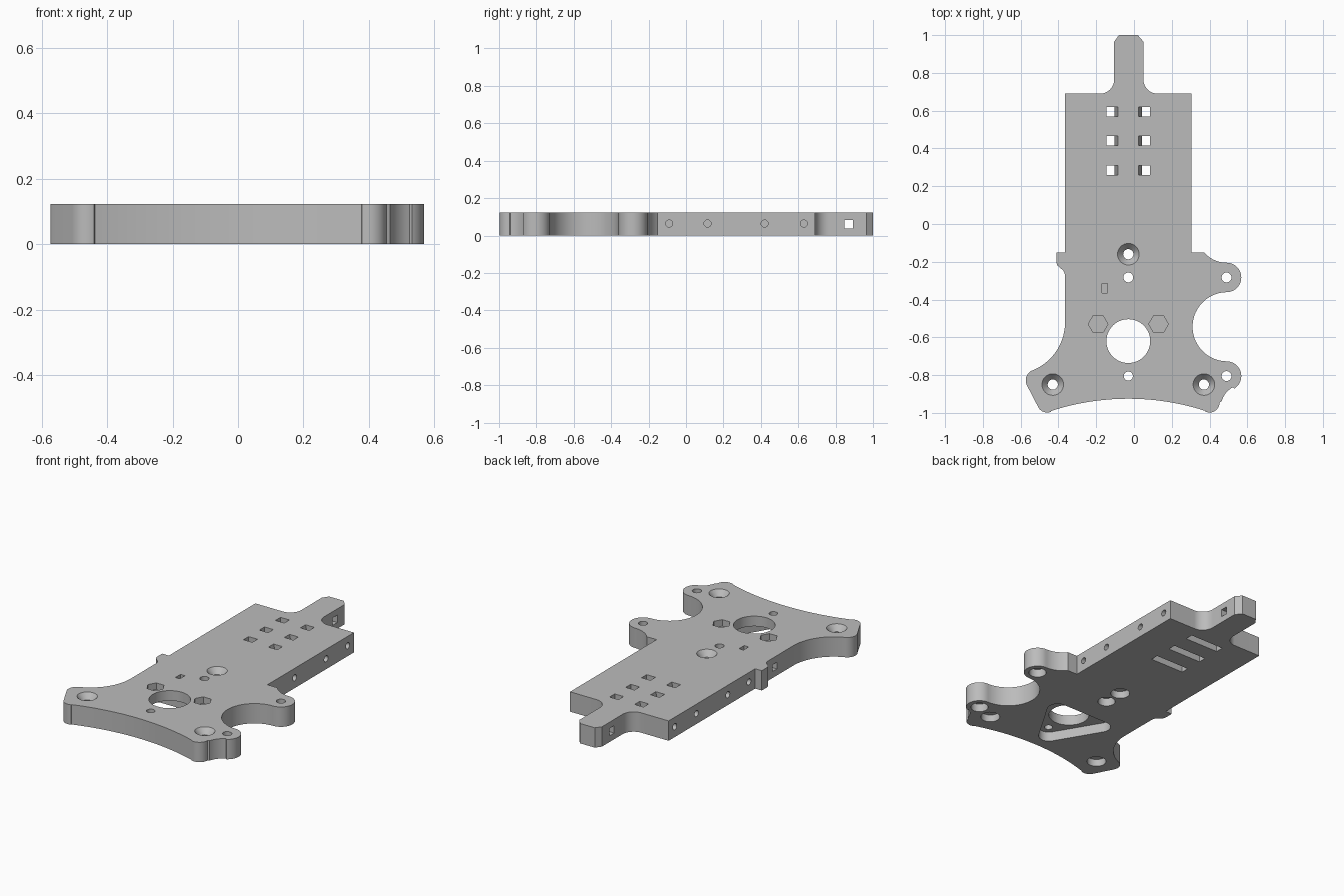
import bpy, bmesh, math
from mathutils import Matrix

if "Cube" in bpy.data.objects:
    bpy.data.objects.remove(bpy.data.objects["Cube"], do_unlink=True)

T = 0.122          # plate thickness
MID = T / 2
AXIS = -0.03       # x of the plate's centre line

grey = bpy.data.materials.new("plain grey")
grey.use_nodes = True
colour = (0.5, 0.5, 0.5, 1)
grey.diffuse_color = colour
grey.node_tree.nodes["Principled BSDF"].inputs["Base Color"].default_value = colour


def arc(cx, cy, r, a0, a1, n=16):
    angles = [math.radians(a0 + (a1 - a0) * i / n) for i in range(n + 1)]
    return [(cx + r * math.cos(a), cy + r * math.sin(a)) for a in angles]


def prism(name, outline, z0, z1, matrix=None):
    """Extrude a flat outline from z0 to z1."""
    bm = bmesh.new()
    face = bm.faces.new([bm.verts.new((x, y, z0)) for x, y in outline])
    top = bmesh.ops.extrude_face_region(bm, geom=[face])["geom"]
    verts = [v for v in top if isinstance(v, bmesh.types.BMVert)]
    bmesh.ops.translate(bm, verts=verts, vec=(0, 0, z1 - z0))
    if matrix:
        bm.transform(matrix)
    return finish(name, bm)


def finish(name, bm):
    bmesh.ops.recalc_face_normals(bm, faces=bm.faces)
    mesh = bpy.data.meshes.new(name)
    bm.to_mesh(mesh)
    bm.free()
    mesh.materials.append(grey)
    ob = bpy.data.objects.new(name, mesh)
    bpy.context.collection.objects.link(ob)
    return ob


def cone(x, y, z0, z1, r0, r1, sides=32):
    bm = bmesh.new()
    bmesh.ops.create_cone(bm, cap_ends=True, segments=sides, radius1=r0, radius2=r1,
                          depth=z1 - z0,
                          matrix=Matrix.Translation((x, y, (z0 + z1) / 2)))
    return finish("cutter", bm)


def box(x0, x1, y0, y1, z0, z1):
    return prism("cutter", [(x0, y0), (x1, y0), (x1, y1), (x0, y1)], z0, z1)


# Plate outline, clockwise from the tongue tip
outline = [(0.02, 1), (0.05, 0.965)]
outline += arc(0.125, 0.765, 0.075, 180, 270)
outline += [(0.305, 0.69), (0.305, -0.15), (0.35, -0.15)]
outline += arc(0.49, -0.05, 0.155, 220, 268)            # neck of rear lug
outline += arc(0.49, -0.283, 0.078, 89, -89, 24)        # rear lug
outline += arc(0.493, -0.544, 0.183, 91, 269, 36)       # bay between lugs
outline += arc(0.49, -0.805, 0.078, 89, -58, 24)        # front lug
outline += arc(0.58, -0.97, 0.12, 118, 165, 8)
outline += arc(0.40, -0.945, 0.053, 0, -113)            # left foot
outline += arc(AXIS, -2.244, 1.319, 72, 108, 40)        # hollow front edge
outline += arc(-0.46, -0.945, 0.053, -67, -150)         # right foot
outline += arc(-0.515, -0.828, 0.058, 210, 122)
outline += arc(-0.64, -0.52, 0.275, -69, 0, 24)         # sweep into the body
outline += arc(-0.41, -0.275, 0.045, 0, 60, 6)          # small side step
outline += [(-0.405, -0.22), (-0.41, -0.205), (-0.41, -0.15), (-0.365, -0.15)]
outline += [(-0.365, 0.69)]
outline += arc(-0.18, 0.765, 0.075, 270, 360)
outline += [(-0.105, 0.965), (-0.08, 1)]
plate = prism("mounting_plate", outline, 0, T)

cutters = []

# Countersunk screw holes, bored out wider underneath
for x, y in [(AXIS, -0.16), (-0.43, -0.85), (0.37, -0.85)]:
    cutters += [[cone(x, y, T - 0.035, T + 0.001, 0.027, 0.058)],
                [cone(x, y, -0.1, 0.2, 0.027, 0.027)],
                [cone(x, y, -0.1, 0.045, 0.055, 0.055)]]

# Plain pin holes, bored out wider underneath
for x, y in [(AXIS, -0.283), (0.49, -0.283), (0.49, -0.805)]:
    cutters += [[cone(x, y, -0.1, 0.2, 0.026, 0.026)],
                [cone(x, y, -0.1, 0.05, 0.05, 0.05)]]
cutters += [[cone(AXIS, -0.805, -0.1, 0.2, 0.024, 0.024)]]

# Large round opening and rounded triangular recess below
cutters += [[cone(AXIS, -0.62, -0.1, 0.2, 0.116, 0.116, 64)]]
triangle = (arc(0.13, -0.53, 0.06, -30, 90) + arc(-0.19, -0.53, 0.06, 90, 210)
            + arc(AXIS, -0.80, 0.06, 210, 330))
cutters += [[prism("cutter", triangle, -0.1, 0.06)]]

# Hexagonal nut seats
for side in (-1, 1):
    hexagon = arc(AXIS + side * 0.16, -0.53, 0.052, 0, 300, 5)
    cutters += [[prism("cutter", hexagon, T - 0.04, 0.2)]]

# Small pocket fed by a square channel from the right edge
cutters += [[box(-0.17, -0.14, -0.365, -0.315, MID - 0.02, 0.2)],
            [box(-0.5, -0.141, -0.36, -0.32, MID - 0.02, MID + 0.02)]]

# Strap slots: paired openings joined by a groove underneath
upright = Matrix(((1, 0, 0, 0), (0, 0, 1, 0), (0, 1, 0, 0), (0, 0, 0, 1)))
for y in (0.285, 0.44, 0.595):
    for side in (-1, 1):
        profile = [(0.115, 0.02), (0.115, 0.2), (0.055, 0.2), (0.055, T), (0.073, 0.045), (0.073, 0.02)]
        shape = [(AXIS + side * x, z) for x, z in profile]
        cutters += [[prism("cutter", shape, y - 0.025, y + 0.025, upright)]]
    cutters += [[box(AXIS - 0.115, AXIS + 0.115, y - 0.025, y + 0.025, -0.1, 0.04)]]

# Blind screw holes along both long edges
sideways = Matrix.Rotation(math.radians(90), 4, "Y")
for y in (-0.09, 0.115, 0.42, 0.63):
    for edge in (-0.365, 0.305):
        move = Matrix.Translation((edge, y, MID + 0.003)) @ sideways
        cutters += [[prism("cutter", arc(0, 0, 0.019, 0, 345, 23), -0.1, 0.1, move)]]

# Square cross hole through the tongue
cutters += [[box(-0.3, 0.3, 0.847, 0.893, MID - 0.023, MID + 0.023)]]

# Cut everything out of the plate, then tidy up
bpy.context.view_layer.objects.active = plate
for (cutter,) in cutters:
    cutter.hide_render = True
    mod = plate.modifiers.new("cut", "BOOLEAN")
    mod.operation = "DIFFERENCE"
    mod.solver = "EXACT"
    mod.object = cutter
    bpy.ops.object.modifier_apply(modifier=mod.name)
    bpy.data.objects.remove(cutter, do_unlink=True)

bpy.ops.object.select_all(action="DESELECT")
plate.select_set(True)
bpy.ops.object.shade_smooth_by_angle(angle=math.radians(30))
